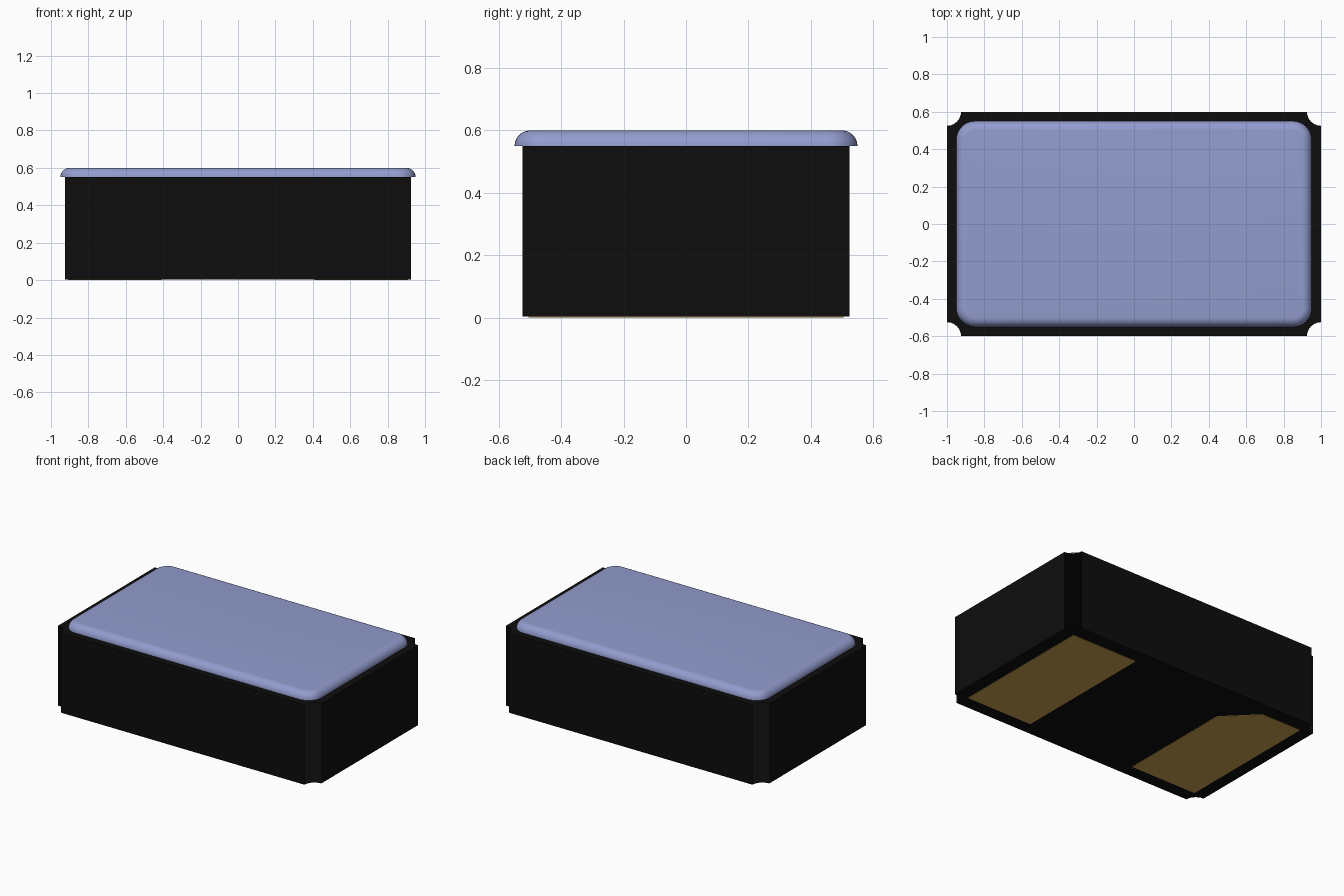
import bpy, bmesh, math

if "Cube" in bpy.data.objects:
    bpy.data.objects.remove(bpy.data.objects["Cube"])

L, W = 1.0, 0.6            # half length and half width of the body
FLOOR, DECK, TOP = 0.003, 0.55, 0.60
NOTCH = 0.075              # corner notch radius


def material(name, rgb):
    m = bpy.data.materials.new(name)
    m.diffuse_color = (*rgb, 1)
    m.use_nodes = True
    m.node_tree.nodes["Principled BSDF"].inputs["Base Color"].default_value = m.diffuse_color
    return m


black = material("black ceramic", (0.004, 0.004, 0.004))
lid_blue = material("pale blue metal", (0.29, 0.335, 0.62))
gold = material("gold plating", (0.60, 0.37, 0.08))


def finish(name, bm, mat):
    me = bpy.data.meshes.new(name)
    bm.to_mesh(me)
    bm.free()
    me.materials.append(mat)
    ob = bpy.data.objects.new(name, me)
    bpy.context.collection.objects.link(ob)
    return ob


def ring(bm, pts, z):
    return [bm.verts.new((x, y, z)) for x, y in pts]


def corner_arcs(cx, cy, r, steps, start, sweep):
    """Four arcs around a rectangle, counter-clockwise from the back right corner."""
    pts = []
    for k, (sx, sy) in enumerate([(1, 1), (-1, 1), (-1, -1), (1, -1)]):
        for i in range(steps + 1):
            a = math.radians(start + 90 * k + sweep * i / steps)
            pts.append((sx * cx + r * math.cos(a), sy * cy + r * math.sin(a)))
    return pts


# Body: notched floor and deck joined by four flat walls, notches left open
N = 10
outline = corner_arcs(L, W, NOTCH, N, -90, -90)
bm = bmesh.new()
low, high = ring(bm, outline, FLOOR), ring(bm, outline, DECK)
bm.faces.new(low[::-1])
bm.faces.new(high)
for k in range(4):
    a = k * (N + 1) + N
    b = (a + 1) % len(low)
    bm.faces.new((low[a], low[b], high[b], high[a]))
finish("body", bm, black)

# Lid: rounded rectangle with a quarter-round rim
FILLET, CORNER = TOP - DECK, 0.10
bm = bmesh.new()
rings = []
for j in range(9):
    t = math.radians(90 * j / 8)
    inset = FILLET * (1 - math.cos(t))
    pts = corner_arcs(0.95 - CORNER, 0.55 - CORNER, CORNER - inset, 8, 0, 90)
    rings.append(ring(bm, pts, DECK + FILLET * math.sin(t)))
for lo, hi in zip(rings, rings[1:]):
    for i in range(len(lo)):
        j = (i + 1) % len(lo)
        bm.faces.new((lo[i], lo[j], hi[j], hi[i]))
bm.faces.new(rings[-1])
lid = finish("lid", bm, lid_blue)
bpy.context.view_layer.objects.active = lid
lid.select_set(True)
bpy.ops.object.shade_smooth_by_angle(angle=math.radians(35))
lid.select_set(False)


# Contact pads: thin plates under the floor, one with a clipped index corner
def pad(name, pts):
    bm = bmesh.new()
    lo, hi = ring(bm, pts, 0), ring(bm, pts, FLOOR)
    bm.faces.new(lo[::-1])
    for i in range(len(lo)):
        j = (i + 1) % len(lo)
        bm.faces.new((lo[i], lo[j], hi[j], hi[i]))
    finish(name, bm, gold)


X0, X1, Y, CLIP = 0.41, 0.91, 0.505, 0.2
pad("right_pad", [(X0, -Y), (X1, -Y), (X1, Y), (X0, Y)])
pad("left_index_pad", [(-X1, -Y), (-X0, -Y), (-X0, Y - CLIP), (-X0 - CLIP, Y), (-X1, Y)])
